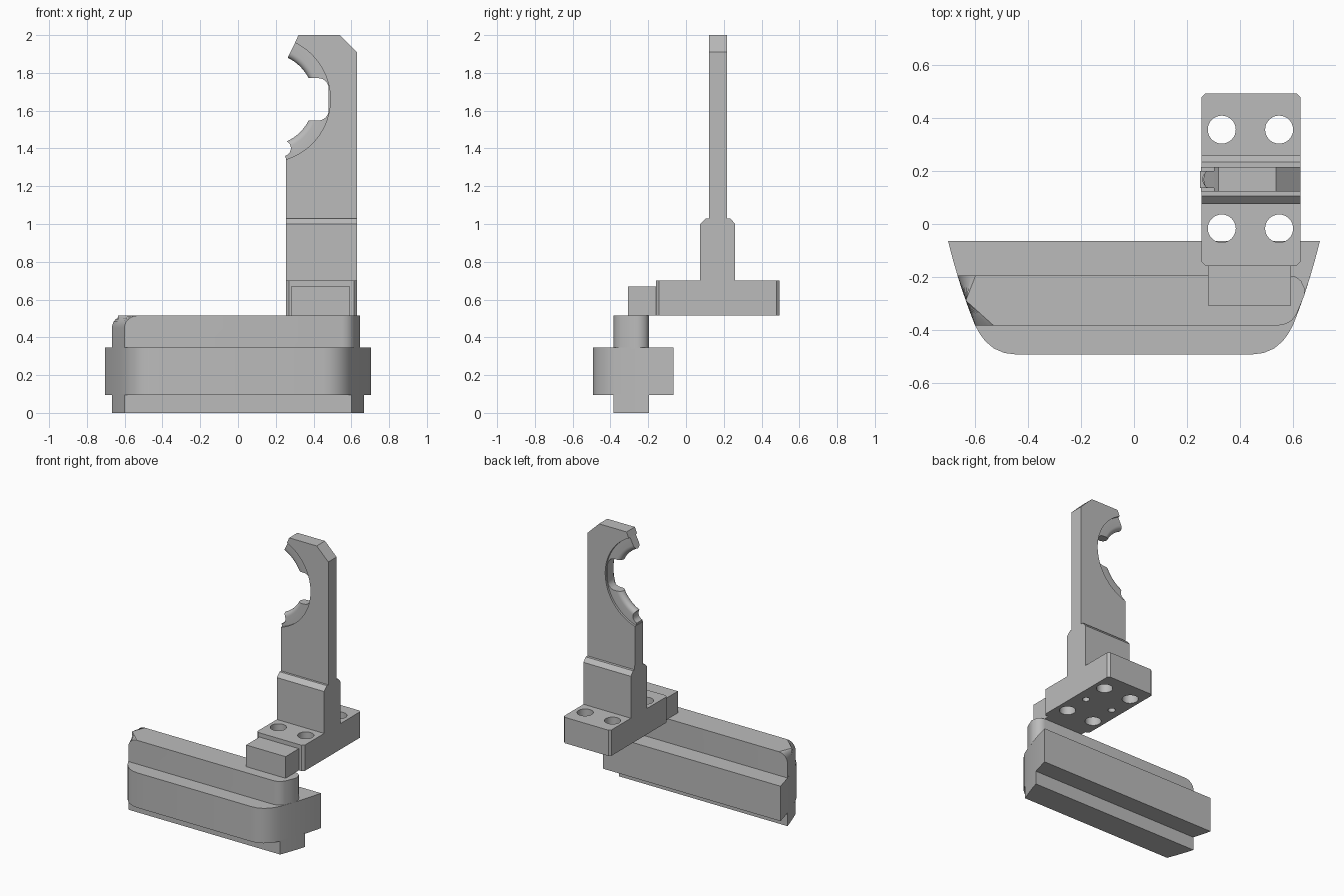
import bpy, bmesh, math
from math import cos, sin, radians

cube = bpy.data.objects.get("Cube")
if cube:
    bpy.data.objects.remove(cube, do_unlink=True)

grey = bpy.data.materials.new("plain_grey")
grey.use_nodes = True
colour = (0.5, 0.5, 0.5, 1)
grey.diffuse_color = colour
grey.node_tree.nodes["Principled BSDF"].inputs["Base Color"].default_value = colour

PLACE = {"x": lambda a, b, t: (t, a, b),
         "y": lambda a, b, t: (a, t, b),
         "z": lambda a, b, t: (a, b, t)}


def finish(name, bm):
    """Turn a bmesh into a named, coloured object."""
    bmesh.ops.recalc_face_normals(bm, faces=bm.faces)
    mesh = bpy.data.meshes.new(name)
    bm.to_mesh(mesh)
    bm.free()
    obj = bpy.data.objects.new(name, mesh)
    mesh.materials.append(grey)
    bpy.context.collection.objects.link(obj)
    return obj


def prism_mesh(points, axis, lo, hi):
    bm = bmesh.new()
    rings = [[bm.verts.new(PLACE[axis](a, b, t)) for a, b in points] for t in (lo, hi)]
    bm.faces.new(rings[0])
    bm.faces.new(rings[1])
    n = len(points)
    for i in range(n):
        j = (i + 1) % n
        bm.faces.new((rings[0][i], rings[0][j], rings[1][j], rings[1][i]))
    return bm


def prism(name, points, axis, lo, hi):
    return finish(name, prism_mesh(points, axis, lo, hi))


def rect(a0, a1, b0, b1):
    return [(a0, b0), (a1, b0), (a1, b1), (a0, b1)]


def arc(cx, cy, r, start, end, n):
    angles = [radians(start + (end - start) * i / n) for i in range(n + 1)]
    return [(cx + r * cos(t), cy + r * sin(t)) for t in angles]


def activate(obj):
    bpy.ops.object.select_all(action="DESELECT")
    obj.select_set(True)
    bpy.context.view_layer.objects.active = obj


def cut(obj, cutter):
    cutter.hide_render = True
    activate(obj)
    mod = obj.modifiers.new("cut", "BOOLEAN")
    mod.operation = "DIFFERENCE"
    mod.solver = "EXACT"
    mod.object = cutter
    bpy.ops.object.modifier_apply(modifier=mod.name)
    bpy.data.objects.remove(cutter, do_unlink=True)


def smooth(obj):
    activate(obj)
    bpy.ops.object.shade_smooth_by_angle(angle=radians(30))


# Curved bar: half width at a given depth
def end_x(y):
    d = -0.065 - y
    return 0.703 - 0.24 * d - 0.25 * d * d


def bar_outline(y_front, y_back, n=6):
    ys = [y_front + (y_back - y_front) * i / n for i in range(n + 1)]
    right = [(end_x(y), y) for y in ys]
    return right + [(-x, y) for x, y in reversed(right)]


# Wide middle slab with rounded front corners
corner = [(0.45, -0.493), (0.49, -0.488), (0.53, -0.471), (0.563, -0.443), (0.585, -0.413)]
side = [(end_x(y), y) for y in (-0.38, -0.32, -0.26, -0.19, -0.13, -0.065)]
right = corner + side
smooth(prism("bar_slab", right + [(-x, y) for x, y in reversed(right)], "z", 0.095, 0.345))

# Lower rail
smooth(prism("lower_rail", bar_outline(-0.383, -0.195), "z", 0, 0.1))

# Upper rail: rounded in plan on one end, rounded over the top on the other
right = [(0.55, -0.383), (0.575, -0.378), (0.597, -0.365), (0.613, -0.345), (0.63, -0.305),
         (0.645, -0.268), (0.644, -0.24), (0.632, -0.215), (0.613, -0.2), (0.59, -0.195)]
left = [(-end_x(y), y) for y in (-0.195, -0.29, -0.383)]
bm = prism_mesh(right + left, "z", 0.34, 0.515)
top_edges = [e for e in bm.edges if all(v.co.x < -0.55 and v.co.z > 0.5 for v in e.verts)]
bmesh.ops.bevel(bm, geom=top_edges, offset=0.065, segments=6, profile=0.5, affect="EDGES")
smooth(finish("upper_rail", bm))

# Connecting block on the rail
prism("connecting_block", rect(0.28, 0.593, -0.308, -0.155), "z", 0.515, 0.67)

# Mounting base with four through holes and two blind holes
X0, X1, Y0, Y1, C = 0.255, 0.63, -0.158, 0.494, 0.015
base = prism("mounting_base",
             [(X0 + C, Y0), (X1 - C, Y0), (X1, Y0 + C), (X1, Y1 - C),
              (X1 - C, Y1), (X0 + C, Y1), (X0, Y1 - C), (X0, Y0 + C)], "z", 0.515, 0.70)
for x in (0.332, 0.549):
    for y, r, top in ((-0.017, 0.053, 0.8), (0.17, 0.024, 0.64), (0.357, 0.053, 0.8)):
        cut(base, prism("hole_cutter", arc(x, y, r, 0, 348.75, 31), "z", 0.4, top))
smooth(base)

# Stem with chamfered shoulders
prism("stem", [(0.075, 0.7), (0.26, 0.7), (0.26, 1.0), (0.235, 1.03), (0.106, 1.03), (0.075, 1.0)],
      "x", X0, X1)

# Upright arm with a round bite
CX, CZ, R, CY = 0.156, 1.66, 0.333, 0.169
arm = [(X0, 1.03), (X1, 1.03), (X1, 1.91), (0.538, 2.0), (0.32, 2.0)]
smooth(prism("upright_arm", arm + arc(CX, CZ, R, 64, -73, 40), "y", 0.122, 0.216))

# Thinner ring inside the bite, with a half-round inner edge
half = 0.032
section = [(R + 0.006, half)] + arc(0.277, 0, half, 90, 270, 10) + [(R + 0.006, -half)]
bm = bmesh.new()
rings = []
steps = 48
for i in range(steps + 1):
    t = radians(-72.7 + 136.7 * i / steps)
    rings.append([bm.verts.new((CX + r * cos(t), CY + h, CZ + r * sin(t))) for r, h in section])
for a, b in zip(rings, rings[1:]):
    for i in range(len(section)):
        j = (i + 1) % len(section)
        bm.faces.new((a[i], a[j], b[j], b[i]))
bm.faces.new(rings[0])
bm.faces.new(rings[-1])
ring = finish("cradle_ring", bm)

# Rounded slot and small notch cut from the ring
slot = ([(0.2, 1.548)] + arc(0.425, 1.603, 0.055, -90, 0, 8)
        + arc(0.425, 1.717, 0.055, 0, 90, 8) + [(0.2, 1.772)])
cut(ring, prism("slot_cutter", slot, "y", 0, 0.4))
cut(ring, prism("notch_cutter", arc(0.238, 1.401, 0.042, 0, 345, 23), "y", 0, 0.4))
smooth(ring)
